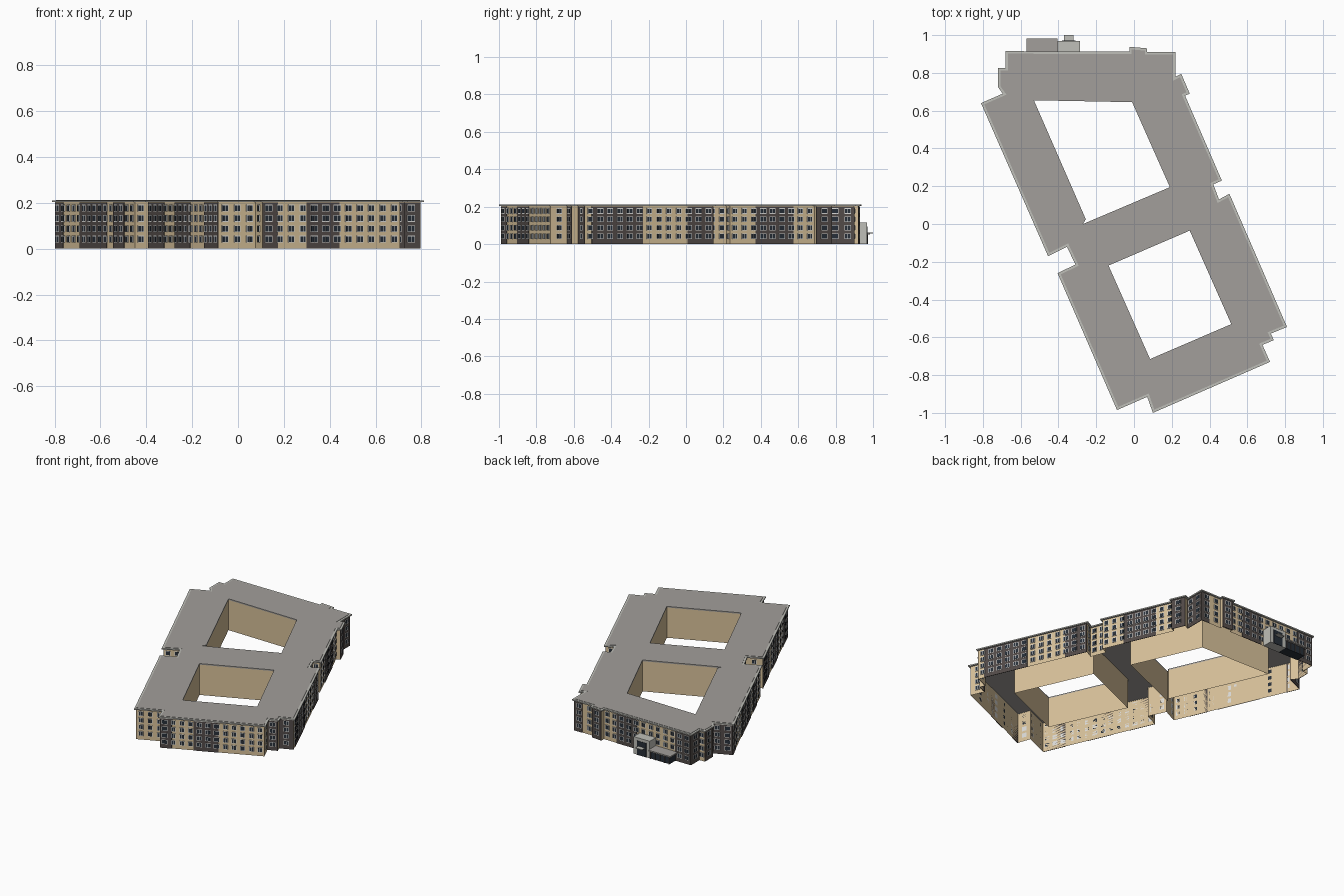
import bpy, bmesh
from mathutils import Vector as V

if "Cube" in bpy.data.objects:
    bpy.data.objects.remove(bpy.data.objects["Cube"])

def mat(name, rgb):
    m = bpy.data.materials.new(name)
    m.diffuse_color = (*rgb, 1)
    m.use_nodes = True
    m.node_tree.nodes["Principled BSDF"].inputs["Base Color"].default_value = m.diffuse_color
    return m

TAN = mat("tan_render", (0.68, 0.53, 0.32))
BRICK = mat("dark_brick", (0.085, 0.07, 0.065))
ROOF = mat("roof_grey", (0.36, 0.345, 0.325))
TRIM = mat("cornice_light_grey", (0.52, 0.52, 0.48))
FRAME = mat("window_white", (0.72, 0.72, 0.70))
GLASS = mat("dark_glass", (0.02, 0.028, 0.04))

# Roof outline, clockwise from the back left corner
OUTLINE = [V(p) for p in [
    (-.68, .915), (-.025, .912), (-.025, .938), (.07, .93), (.07, .91), (.22, .91),
    (.22, .78), (.25, .795), (.295, .69), (.27, .68), (.465, .23), (.42, .21),
    (.45, .13), (.505, .16), (.81, -.545), (.725, -.58), (.74, -.615), (.68, -.64),
    (.72, -.73), (.10, -1.0), (.07, -.915), (-.09, -.985), (-.405, -.26),
    (-.31, -.215), (-.355, -.12), (-.455, -.17), (-.81, .64), (-.695, .69),
    (-.72, .725), (-.72, .825), (-.68, .825)]]
YARDS = [[V(p) for p in y] for y in [
    [(-.53, .655), (-.01, .645), (.19, .195), (-.27, .0), (-.255, .025)],
    [(.295, -.035), (.515, -.53), (.085, -.715), (-.135, -.22)]]]
# Dark brick bays: wall number -> spans along the wall (0..1)
FULL = [(0, 1)]
BAYS = {0: [(0, .18), (.62, .85)], 2: FULL, 4: [(.6, 1)], 5: FULL, 7: FULL,
        9: [(.25, .7)], 13: [(0, .2), (.55, .95)], 14: FULL, 16: FULL,
        18: [(.44, .68), (.89, 1)], 21: [(0, .2), (.4, .62), (.77, 1)],
        25: [(.13, .27), (.35, .69), (.9, 1)], 26: FULL, 28: FULL, 30: FULL}
FLOORS = [.042, .087, .132, .177]
WALL_TOP = .205

def finish(name, bm, m):
    me = bpy.data.meshes.new(name)
    bm.to_mesh(me)
    bm.free()
    me.materials.append(m)
    ob = bpy.data.objects.new(name, me)
    bpy.context.collection.objects.link(ob)
    return ob

def normal(a, b):
    d = (b - a).normalized()
    return V((-d.y, d.x))

def inset(pts, r):
    out = []
    for i, p in enumerate(pts):
        n1 = normal(pts[i - 1], p)
        n2 = normal(p, pts[(i + 1) % len(pts)])
        out.append(p - (n1 + n2) * (r / (1 + n1.dot(n2))))
    return out

def slab(name, loops, z0, z1, m):
    """Flat plate with holes: the first loop is the rim, the rest are openings."""
    bm = bmesh.new()
    edges = {z0: [], z1: []}
    for pts in loops:
        n = len(pts)
        rings = []
        for z in (z0, z1):
            vs = [bm.verts.new((p.x, p.y, z)) for p in pts]
            edges[z] += [bm.edges.new((vs[i], vs[(i + 1) % n])) for i in range(n)]
            rings.append(vs)
        lo, hi = rings
        for i in range(n):
            j = (i + 1) % n
            bm.faces.new((lo[i], lo[j], hi[j], hi[i]))
    for z, s in ((z0, -1), (z1, 1)):
        bmesh.ops.triangle_fill(bm, edges=edges[z], use_beauty=True, normal=(0, 0, s))
    bmesh.ops.recalc_face_normals(bm, faces=bm.faces[:])
    return finish(name, bm, m)

def walls(name, pts, outward):
    bm = bmesh.new()
    n = len(pts)
    for i in range(n):
        a, b = pts[i], pts[(i + 1) % n]
        if outward:
            a, b = b, a
        bm.faces.new([bm.verts.new(c) for c in (
            (a.x, a.y, 0), (b.x, b.y, 0), (b.x, b.y, WALL_TOP), (a.x, a.y, WALL_TOP))])
    bmesh.ops.remove_doubles(bm, verts=bm.verts[:], dist=1e-5)
    return finish(name, bm, TAN)

def plate(bm, a, b, s0, s1, z0, z1, depth):
    """Thin box on wall a-b, from s0 to s1 along it, standing out by depth."""
    d, n = (b - a).normalized(), normal(a, b)
    vs = []
    for z in (z0, z1):
        for s, o in ((s0, 0), (s1, 0), (s1, depth), (s0, depth)):
            p = a + d * s + n * o
            vs.append(bm.verts.new((p.x, p.y, z)))
    for f in ((0, 3, 2, 1), (4, 5, 6, 7), (0, 1, 5, 4), (1, 2, 6, 5), (2, 3, 7, 6), (3, 0, 4, 7)):
        bm.faces.new([vs[i] for i in f][::-1])

def box(name, x0, x1, y0, y1, z0, z1, m):
    bm = bmesh.new()
    bmesh.ops.create_cube(bm, size=1)
    for v in bm.verts:
        v.co = ((x0 + x1) / 2 + v.co.x * (x1 - x0), (y0 + y1) / 2 + v.co.y * (y1 - y0),
                (z0 + z1) / 2 + v.co.z * (z1 - z0))
    return finish(name, bm, m)

# Shell: outer walls, courtyard walls, roof and cornice
WALL = inset(OUTLINE, .011)
RIM = inset(OUTLINE, .013)
walls("outer_walls", WALL, True)
for k, y in enumerate(YARDS):
    walls(f"courtyard_walls_{k + 1}", y, False)
slab("roof", [RIM] + YARDS, .204, .213, ROOF)
slab("cornice", [OUTLINE, RIM], .203, .211, TRIM)

# Facades: brick bays and rows of framed windows
brick, frames, glass, bars = (bmesh.new() for _ in range(4))
for i, a in enumerate(WALL):
    b = WALL[(i + 1) % len(WALL)]
    length = (b - a).length
    spans = BAYS.get(i, [])
    for s, e in spans:
        plate(brick, a, b, s * length, e * length, 0, .202, .003)
    if length < .04:
        continue
    count = max(1, int(length / .054))
    for c in range(count):
        t = (c + .5) / count
        mid = t * length
        bay = any(s <= t <= e for s, e in spans)
        w = .018 if bay else .015
        for z in FLOORS:
            plate(frames, a, b, mid - w, mid + w, z - .015, z + .015, .0045)
            plate(glass, a, b, mid - w + .003, mid + w - .003, z - .012, z + .012, .0055)
            plate(bars, a, b, mid - .001, mid + .001, z - .012, z + .012, .0065)
finish("brick_bays", brick, BRICK)
finish("window_frames", frames, FRAME)
finish("window_glass", glass, GLASS)
finish("window_bars", bars, FRAME)

# Back entrance: tall portal with a doorway and a small canopy
box("entrance_portal", -.405, -.285, .90, .968, 0, .115, TRIM)
box("entrance_door", -.38, -.31, .966, .971, 0, .095, GLASS)
box("entrance_canopy", -.37, -.32, .968, 1.0, .056, .061, TRIM)

# Low glazed porch beside the portal
box("porch_glass", -.555, -.405, .90, .968, 0, .052, GLASS)
box("porch_roof", -.57, -.405, .90, .983, .052, .061, ROOF)
for k in range(5):
    x = -.555 + k * .035
    box(f"porch_post_{k + 1}", x, x + .004, .968, .973, 0, .052, BRICK)
